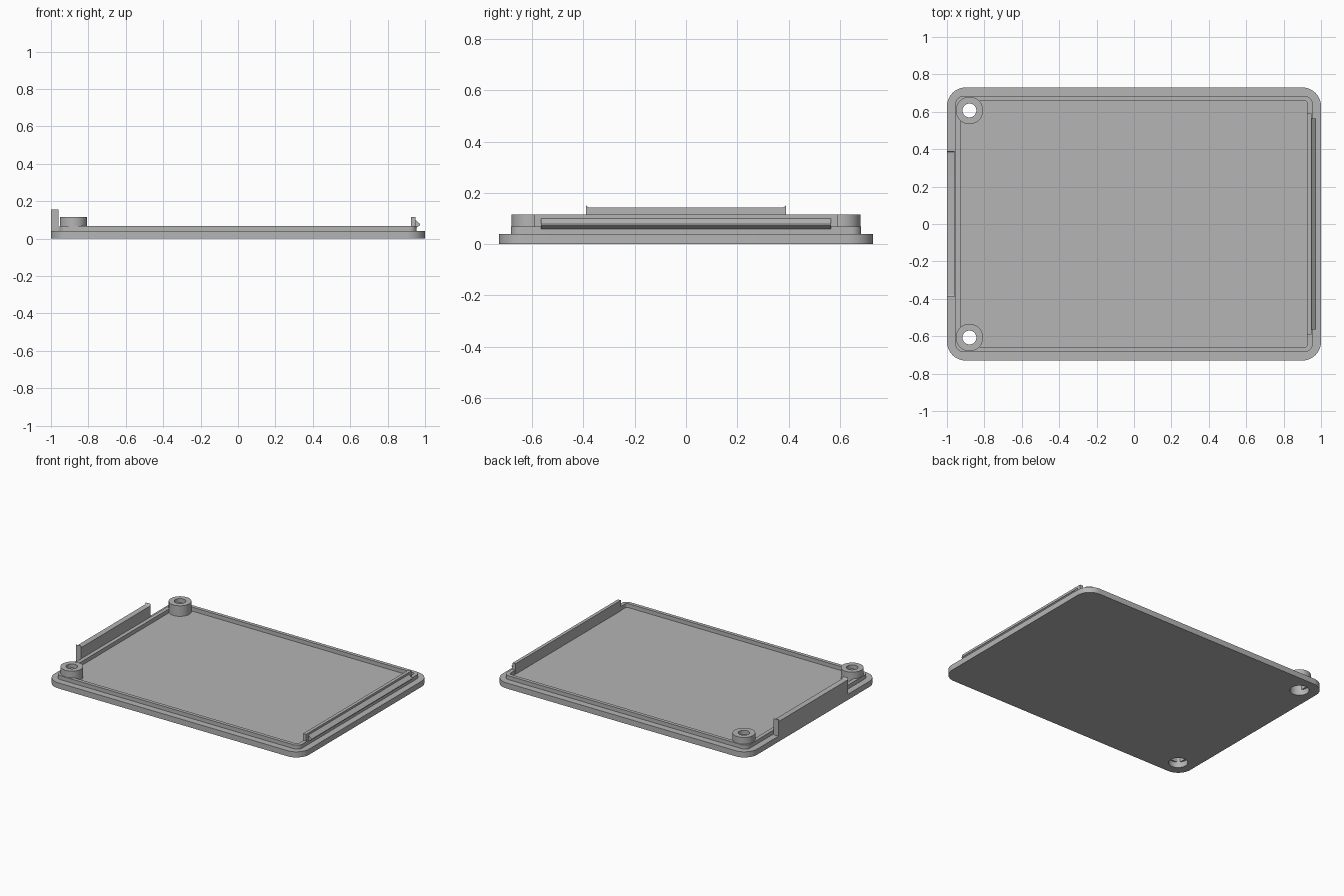
import bpy, bmesh, math

if "Cube" in bpy.data.objects:
    bpy.data.objects.remove(bpy.data.objects["Cube"])

grey = bpy.data.materials.new("plain grey")
grey.diffuse_color = (0.46, 0.46, 0.46, 1)
grey.use_nodes = True
grey.node_tree.nodes["Principled BSDF"].inputs["Base Color"].default_value = grey.diffuse_color


def rounded(hx, hy, r, n=10):
    """Outline of a rounded rectangle, counter-clockwise."""
    pts = []
    for k, (sx, sy) in enumerate([(1, 1), (-1, 1), (-1, -1), (1, -1)]):
        for i in range(n + 1):
            a = math.pi / 2 * (k + i / n)
            pts.append((sx * (hx - r) + r * math.cos(a),
                        sy * (hy - r) + r * math.sin(a)))
    return pts


def loft(name, rings, closed=False):
    """Skin matching rings; cap the ends, or join last to first if closed."""
    bm = bmesh.new()
    loops = [[bm.verts.new(p) for p in ring] for ring in rings]
    pairs = list(zip(loops, loops[1:]))
    if closed:
        pairs.append((loops[-1], loops[0]))
    else:
        bm.faces.new(loops[0])
        bm.faces.new(loops[-1])
    n = len(loops[0])
    for a, b in pairs:
        for i in range(n):
            j = (i + 1) % n
            bm.faces.new((a[i], a[j], b[j], b[i]))
    bmesh.ops.recalc_face_normals(bm, faces=bm.faces)
    mesh = bpy.data.meshes.new(name)
    bm.to_mesh(mesh)
    bm.free()
    mesh.materials.append(grey)
    ob = bpy.data.objects.new(name, mesh)
    bpy.context.collection.objects.link(ob)
    return ob


def at_z(pts, z):
    return [(x, y, z) for x, y in pts]


def circle(x, y, r, z, n=48):
    return [(x + r * math.cos(2 * math.pi * i / n),
             y + r * math.sin(2 * math.pi * i / n), z) for i in range(n)]


def bar(name, profile, y0, y1):
    """Extrude an x-z profile along y."""
    return loft(name, [[(x, y, z) for x, z in profile] for y in (y0, y1)])


BASE, LIP, TOP = 0.04, 0.068, 0.115
HOLE, RECESS, RECESS_Z = 0.037, 0.062, 0.085
BX, BY = -0.88, 0.607

# Base plate with rounded corners
outline = rounded(1.0, 0.73, 0.1)
plate = loft("base_plate", [at_z(outline, 0), at_z(outline, BASE)])

# Raised lip running around the plate
outer, inner = rounded(0.955, 0.683, 0.04), rounded(0.928, 0.658, 0.015)
lip = loft("lip", [at_z(outer, BASE), at_z(outer, LIP),
                   at_z(inner, LIP), at_z(inner, BASE)], closed=True)

# Screw bosses with a head recess opening through the underside
bosses = []
for side, s in (("front", -1), ("back", 1)):
    y = s * BY
    cutter = loft(side + "_hole_cutter",
                  [circle(BX, y, RECESS, -0.05), circle(BX, y, RECESS, 0.06)])
    mod = plate.modifiers.new("screw hole", 'BOOLEAN')
    mod.operation, mod.solver, mod.object = 'DIFFERENCE', 'EXACT', cutter
    bpy.context.view_layer.objects.active = plate
    bpy.ops.object.modifier_apply(modifier=mod.name)
    bpy.data.objects.remove(cutter)
    bosses.append(loft(side + "_screw_boss", [
        circle(BX, y, 0.073, BASE), circle(BX, y, 0.073, TOP),
        circle(BX, y, HOLE, TOP), circle(BX, y, HOLE, RECESS_Z),
        circle(BX, y, RECESS, RECESS_Z), circle(BX, y, RECESS, BASE)],
        closed=True))

# Left tab: upright wall whose top edge curves up at both ends
W, MID, PEAK, R = 0.39, 0.143, 0.156, 0.014
edge = [(W - R + R * math.sin(a), MID + (PEAK - MID) * (1 - math.cos(a)))
        for a in [math.pi / 2 * i / 6 for i in range(7)]]
tab = [(-W, BASE), (W, BASE)] + edge[::-1] + [(-y, z) for y, z in edge]
left_tab = loft("left_tab", [[(x, y, z) for y, z in tab] for x in (-1.0, -0.96)])

# Right snap clip: thin wall with a wedge-shaped catch
bar("clip_wall", [(0.925, BASE), (0.948, BASE), (0.948, TOP), (0.925, TOP)],
    -0.59, 0.59)
bar("clip_catch", [(0.946, 0.052), (0.974, 0.073), (0.974, 0.078), (0.946, 0.102)],
    -0.565, 0.565)

# Smooth the rounded walls, keep edges crisp
bpy.ops.object.select_all(action='DESELECT')
for ob in [plate, lip, left_tab] + bosses:
    ob.select_set(True)
bpy.context.view_layer.objects.active = plate
bpy.ops.object.shade_smooth_by_angle(angle=math.radians(30))
